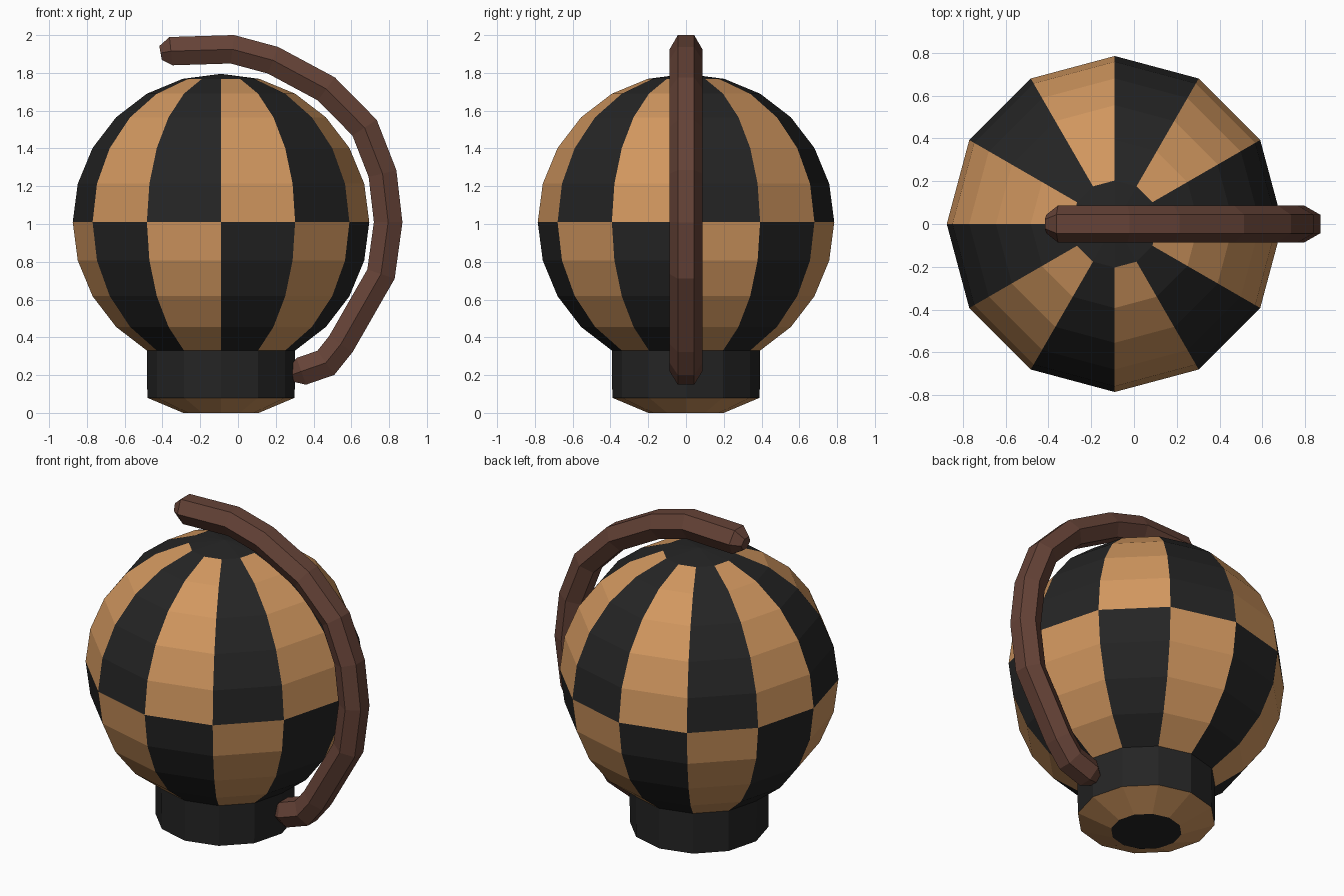
import bpy, bmesh, math
from mathutils import Vector

if "Cube" in bpy.data.objects:
    bpy.data.objects.remove(bpy.data.objects["Cube"])

CX, CZ, R, N = -0.09, 1.01, 0.785, 12


def material(name, rgb):
    m = bpy.data.materials.new(name)
    m.diffuse_color = (*rgb, 1)
    m.use_nodes = True
    m.node_tree.nodes["Principled BSDF"].inputs["Base Color"].default_value = m.diffuse_color
    return m


TAN = material("tan", (0.64, 0.31, 0.115))
DARK = material("charcoal", (0.018, 0.018, 0.018))
BROWN = material("dark_brown", (0.13, 0.055, 0.038))


def loft(name, rings, mats, rule=lambda row, k: 0, cap_index=0):
    """Skin a stack of equal point rings and cap both ends."""
    bm = bmesh.new()
    vs = [[bm.verts.new(p) for p in ring] for ring in rings]
    n = len(vs[0])
    for r in range(len(vs) - 1):
        for k in range(n):
            j = (k + 1) % n
            f = bm.faces.new((vs[r][k], vs[r][j], vs[r + 1][j], vs[r + 1][k]))
            f.material_index = rule(r, k)
    for ring in (vs[0][::-1], vs[-1]):
        bm.faces.new(ring).material_index = cap_index
    # raise the last cap to a shallow point when it belongs to the globe
    if cap_index == 1:
        bm.faces.ensure_lookup_table()
        top = bmesh.ops.poke(bm, faces=[bm.faces[-1]])["verts"][0]
        top.co.z = CZ + R
    bmesh.ops.recalc_face_normals(bm, faces=bm.faces)
    me = bpy.data.meshes.new(name)
    bm.to_mesh(me)
    bm.free()
    for m in mats:
        me.materials.append(m)
    ob = bpy.data.objects.new(name, me)
    bpy.context.collection.objects.link(ob)
    return ob


# Globe with foot: turned profile, checkered by half and sector
profile = [(0.2, 0.0), (0.39, 0.08)]
profile += [(R * math.cos(math.radians(a)), CZ + R * math.sin(math.radians(a)))
            for a in range(-60, 76, 15)]


def globe_colour(row, k):
    if row == 0:
        return 0                       # tan foot chamfer
    if row == 1:
        return 1                       # dark foot band
    upper = row >= 6
    return 0 if (k % 2 == 1) == upper else 1


rings = [[(CX + r * math.cos(k * math.tau / N), r * math.sin(k * math.tau / N), z)
          for k in range(N)] for r, z in profile]
loft("globe_and_foot", rings, [TAN, DARK], globe_colour, 1)

# Curved arm: hexagonal section swept along a path in the xz plane
path = [(-0.41, 1.905), (-0.355, 1.915), (-0.03, 1.925), (0.185, 1.867),
        (0.468, 1.715), (0.67, 1.51), (0.765, 1.267), (0.795, 1.01),
        (0.757, 0.735), (0.545, 0.365), (0.465, 0.265), (0.335, 0.22), (0.28, 0.2)]
pts = [Vector((x, 0, z)) for x, z in path]
arm = []
for i, p in enumerate(pts):
    a = (p - pts[max(i - 1, 0)]).normalized()
    b = (pts[min(i + 1, len(pts) - 1)] - p).normalized()
    t = (a + b).normalized()
    out = Vector((-t.z, 0, t.x))
    mitre = 1 / t.dot(b if b.length else a)
    size = 0.0866 * (0.5 if i in (0, len(pts) - 1) else 1)
    arm.append([p + out * (size * mitre * math.sin(k * math.pi / 3))
                + Vector((0, size * math.cos(k * math.pi / 3), 0)) for k in range(6)])
loft("curved_arm", arm, [BROWN])
